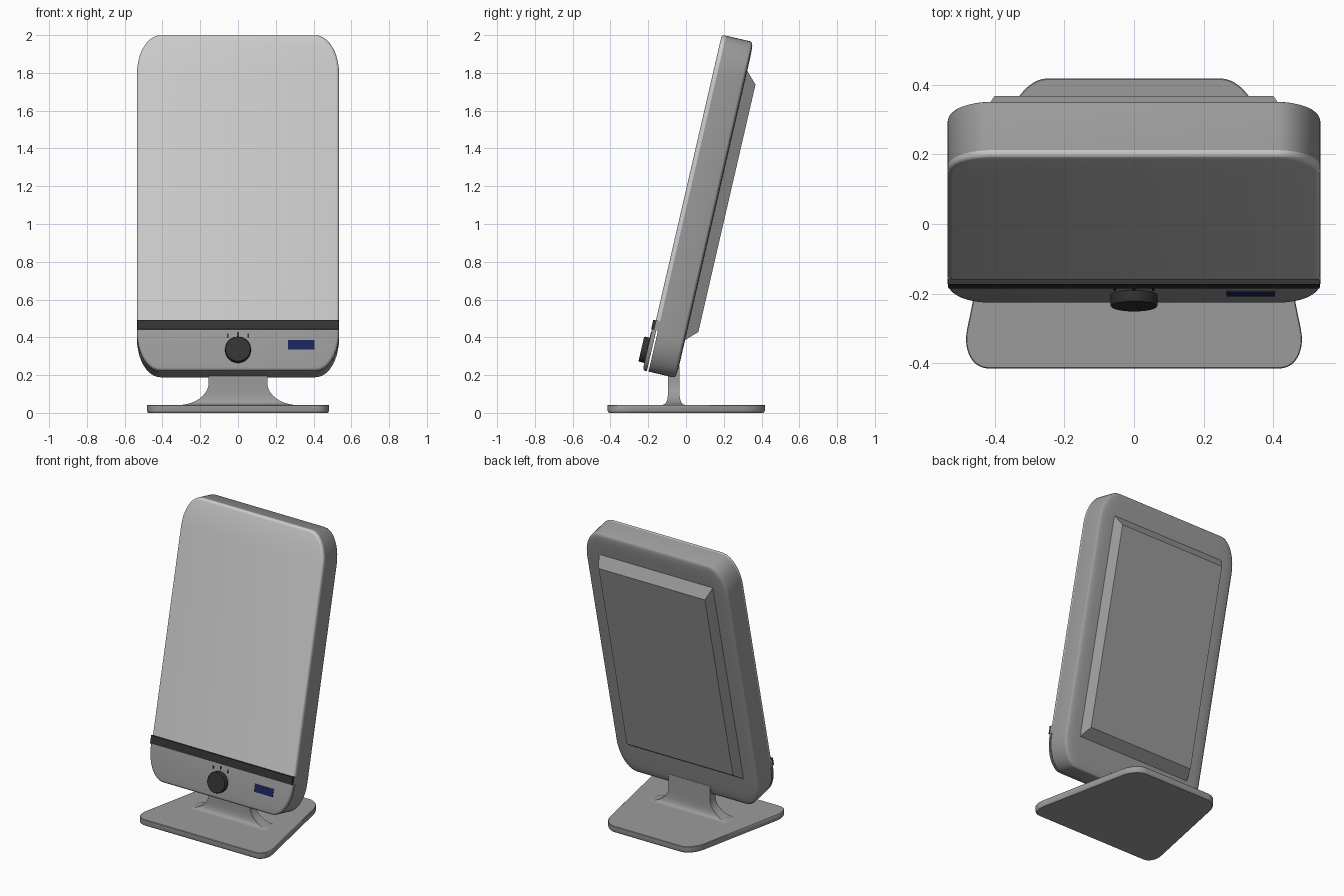
import bpy, bmesh
from math import sin, cos, pi, radians
from mathutils import Vector, Matrix

if "Cube" in bpy.data.objects:
    bpy.data.objects.remove(bpy.data.objects["Cube"])

# Leaning frame of the lamp head: local z runs up the panel, local -y is its front
TILT = Matrix.Translation((0, -0.14, 0.205)) @ Matrix.Rotation(radians(-13), 4, 'X')
W, H = 0.535, 1.825


def material(name, rgb):
    m = bpy.data.materials.new(name)
    m.diffuse_color = (*rgb, 1)
    m.use_nodes = True
    m.node_tree.nodes["Principled BSDF"].inputs["Base Color"].default_value = m.diffuse_color
    return m


def rounded(corners, rx, ry, n=10):
    """2D outline with elliptical corners."""
    pts = [Vector(c) for c in corners]
    out = []
    for i, p in enumerate(pts):
        a, b = (pts[i - 1] - p).normalized(), (pts[(i + 1) % len(pts)] - p).normalized()
        a *= abs(a.x) * rx + abs(a.y) * ry
        b *= abs(b.x) * rx + abs(b.y) * ry
        for k in range(n + 1):
            t = k / n * pi / 2
            out.append(p + a * (1 - sin(t)) + b * (1 - cos(t)))
    return out


def rect(x0, x1, z0, z1):
    return [(x0, z0), (x1, z0), (x1, z1), (x0, z1)]


def loft(name, rings, mat=None, frame=None, cut=None, angle=40):
    """Skin a stack of rings, cap both ends, optionally trim to a local z range."""
    bm = bmesh.new()
    vr = [[bm.verts.new(p) for p in r] for r in rings]
    n = len(vr[0])
    for a, b in zip(vr, vr[1:]):
        for i in range(n):
            bm.faces.new((a[i], a[(i + 1) % n], b[(i + 1) % n], b[i]))
    bm.faces.new(vr[0])
    bm.faces.new(vr[-1])
    if cut:
        for z, d in ((cut[0], -1), (cut[1], 1)):
            bmesh.ops.bisect_plane(bm, geom=bm.verts[:] + bm.edges[:] + bm.faces[:],
                                   plane_co=(0, 0, z), plane_no=(0, 0, d), clear_outer=True)
            bmesh.ops.holes_fill(bm, edges=[e for e in bm.edges if e.is_boundary])
    bmesh.ops.recalc_face_normals(bm, faces=bm.faces[:])
    me = bpy.data.meshes.new(name)
    bm.to_mesh(me)
    bm.free()
    ob = bpy.data.objects.new(name, me)
    bpy.context.collection.objects.link(ob)
    if mat:
        me.materials.append(mat)
    if frame:
        ob.matrix_world = frame
    bpy.ops.object.select_all(action='DESELECT')
    ob.select_set(True)
    bpy.context.view_layer.objects.active = ob
    bpy.ops.object.shade_smooth_by_angle(angle=radians(angle))
    return ob


def head_ring(y, d):
    """Outline of the head at depth y, inset by d."""
    o = rounded(rect(-W + d, W - d, d, H - d), 0.125 - d, 0.21 - d)
    return [(p.x, y, p.y) for p in o]


def box(name, x0, x1, y0, y1, z0, z1, mat):
    return loft(name, [[(x, y, z) for x, z in rect(x0, x1, z0, z1)] for y in (y0, y1)], mat, TILT)


grey = material("body_grey", (0.33, 0.33, 0.33))
white = material("screen_white", (0.8, 0.8, 0.8))
dark = material("dark_trim", (0.033, 0.033, 0.033))
navy = material("label_blue", (0.011, 0.017, 0.1))

# Housing with a gently domed back rim
back_rim = [(0.073, 0), (0.079, 0.002), (0.083, 0.006), (0.087, 0.02), (0.09, 0.05), (0.091, 0.09)]
loft("housing", [head_ring(-0.06, 0)] + [head_ring(y, d) for y, d in back_rim],
     grey, TILT, angle=60)

# Front layers: diffuser screen, dark band, control panel
screen = [(-0.06, 0), (-0.071, 0), (-0.077, 0.003), (-0.081, 0.008), (-0.083, 0.016)]
panel = [(y - 0.009, d) for y, d in screen]
loft("diffuser_screen", [head_ring(y, d) for y, d in screen], white, TILT, (0.273, 2))
loft("control_panel", [head_ring(y, d) for y, d in panel], grey, TILT, (-1, 0.222))
loft("band_backing", [head_ring(-0.06, 0), head_ring(-0.08, 0)], grey, TILT, (0.222, 0.273))
loft("dark_band", [head_ring(-0.08, 0), head_ring(-0.097, 0.002)], dark, TILT, (0.222, 0.273))

# Raised back cover with chamfered sides
loft("back_cover", [[(x, y, z) for x, z in rect(-w, w, z0, z1)] for y, w, z0, z1 in
                    ((0.07, 0.435, 0.2, 1.675), (0.09, 0.43, 0.205, 1.67),
                     (0.15, 0.4, 0.264, 1.608))], grey, TILT, angle=10)

# Dial knob
loft("dial_knob", [[(r * cos(k * pi / 24), y, 0.108 + r * sin(k * pi / 24)) for k in range(48)]
                   for y, r in ((-0.08, 0.068), (-0.12, 0.068), (-0.124, 0.065))], dark, TILT)

# Dial position ticks and blue label
for i, x in enumerate((-0.055, 0, 0.055)):
    z = 0.108 + (0.088 if x == 0 else 0.08)
    box(f"dial_tick_{i}", x - 0.004, x + 0.004, -0.09, -0.0945, z - 0.012, z + 0.012, dark)
box("blue_label", 0.265, 0.405, -0.09, -0.0955, 0.112, 0.163, navy)

# Base plate: trapezoid with rounded corners
plate = []
for z, d in ((0, 0.008), (0.006, 0.002), (0.012, 0), (0.04, 0), (0.043, 0.003)):
    o = rounded([(-0.502 + d, -0.415 + d), (0.502 - d, -0.415 + d),
                 (0.333 - d, 0.418 - d), (-0.333 + d, 0.418 - d)], 0.085 - d, 0.1 - d)
    plate.append([(p.x, p.y, z) for p in o])
loft("base_plate", plate, grey)

# Flared stem: concave quarter curve down to the plate
stem = [(0.25, 0.155, 0.03)]
for k in range(11):
    t = k / 10 * pi / 2
    stem.append((0.16 - 0.119 * sin(t), 0.155 + 0.165 * (1 - cos(t)), 0.03 + 0.038 * (1 - cos(t)) ** 2))
loft("stem", [[(x, y - 0.065, z) for x, y in rect(-w, w, -h, h)] for z, w, h in stem], grey)
